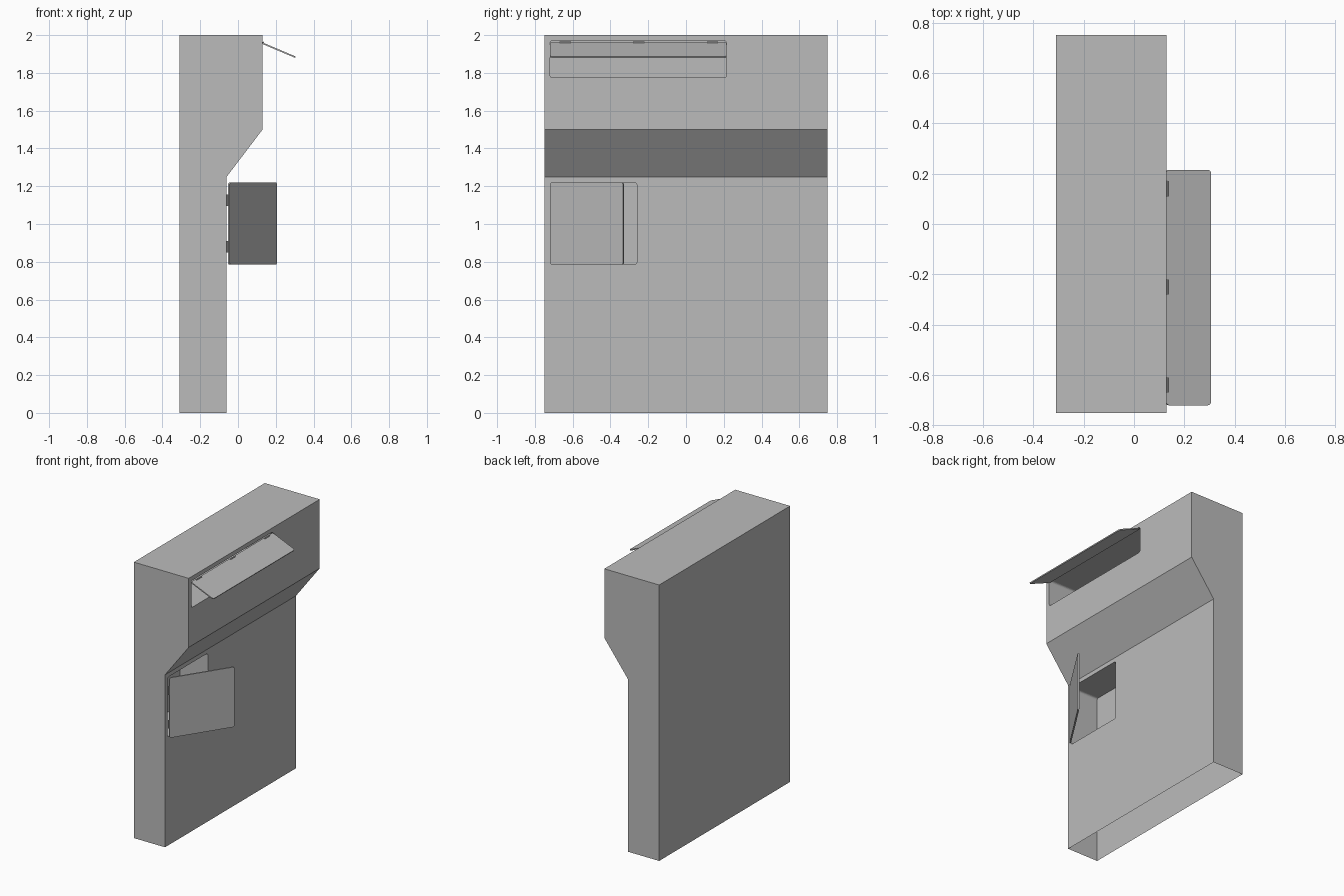
import bpy, bmesh, math
from mathutils import Matrix, Vector

cube = bpy.data.objects.get("Cube")
if cube:
    bpy.data.objects.remove(cube, do_unlink=True)

grey = bpy.data.materials.new("plain grey")
grey.diffuse_color = (0.5, 0.5, 0.5, 1)
grey.use_nodes = True
grey.node_tree.nodes["Principled BSDF"].inputs["Base Color"].default_value = (0.5, 0.5, 0.5, 1)


def prism(name, outline, depth, frame):
    """Extrude a flat outline along its local z, then place it with a frame."""
    bm = bmesh.new()
    base = bm.faces.new([bm.verts.new((a, b, 0)) for a, b in outline])
    top = bmesh.ops.extrude_face_region(bm, geom=[base])["geom"]
    bmesh.ops.translate(bm, vec=(0, 0, depth),
                        verts=[v for v in top if isinstance(v, bmesh.types.BMVert)])
    bmesh.ops.recalc_face_normals(bm, faces=bm.faces)
    bmesh.ops.transform(bm, matrix=frame, verts=bm.verts)
    mesh = bpy.data.meshes.new(name)
    bm.to_mesh(mesh)
    bm.free()
    mesh.materials.append(grey)
    obj = bpy.data.objects.new(name, mesh)
    bpy.context.collection.objects.link(obj)
    return obj


def rounded(w, h, r=0.014, steps=4):
    """Rounded rectangle from (0, 0) to (w, h)."""
    pts = []
    for k, (cx, cy) in enumerate([(w - r, h - r), (r, h - r), (r, r), (w - r, r)]):
        for i in range(steps + 1):
            a = math.radians(90 * (k + i / steps))
            pts.append((cx + r * math.cos(a), cy + r * math.sin(a)))
    return pts


def frame(origin, u, v):
    u, v = Vector(u).normalized(), Vector(v).normalized()
    return Matrix.Translation(origin) @ Matrix((u, v, u.cross(v))).transposed().to_4x4()


def hinge(name, centre, axis, length=0.06):
    bpy.ops.mesh.primitive_cylinder_add(vertices=10, radius=0.005, depth=length, location=centre)
    obj = bpy.context.object
    obj.name = name
    if axis == "Y":
        obj.rotation_euler.x = math.pi / 2
    obj.data.materials.append(grey)
    bpy.ops.object.shade_smooth_by_angle()


# Cabinet with an overhanging upper part
side = [(-0.31, 0), (-0.06, 0), (-0.06, 1.25), (0.13, 1.5), (0.13, 2), (-0.31, 2)]
cabinet = prism("cabinet", side, 1.5, frame((0, 0.75, 0), (1, 0, 0), (0, 0, 1)))

# Recesses cut into the +x side
Y0, BACK = -0.72, -0.285
for name, z, w, h, front in (("upper_recess", 1.775, 0.935, 0.195, 0.2),
                             ("lower_recess", 0.785, 0.46, 0.435, 0.05)):
    cutter = prism(name, rounded(w, h), front - BACK, frame((BACK, Y0, z), (0, 1, 0), (0, 0, 1)))
    cutter.hide_render = True
    mod = cabinet.modifiers.new(name, "BOOLEAN")
    mod.operation, mod.solver, mod.object = "DIFFERENCE", "EXACT", cutter
    bpy.context.view_layer.objects.active = cabinet
    bpy.ops.object.modifier_apply(modifier=name)
    bpy.data.objects.remove(cutter, do_unlink=True)

# Open underside
bm = bmesh.new()
bm.from_mesh(cabinet.data)
bmesh.ops.delete(bm, geom=[f for f in bm.faces if f.calc_center_median().z < 0.001],
                 context="FACES_ONLY")
bm.to_mesh(cabinet.data)
bm.free()

# Raised flap over the upper recess
prism("upper_flap", rounded(0.935, 0.193), 0.008,
      frame((0.128, Y0, 1.962), (0, 1, 0), (0.177, 0, -0.075)))
for i, y in enumerate((-0.64, -0.25, 0.14)):
    hinge(f"flap_hinge_{i + 1}", (0.134, y, 1.96), "Y")

# Door swung open from the lower recess
prism("lower_door", rounded(0.462, 0.435), 0.01,
      frame((-0.053, -0.715, 0.785), (0.252, 0.388, 0), (0, 0, 1)))
for i, z in enumerate((0.88, 1.125)):
    hinge(f"door_hinge_{i + 1}", (-0.055, -0.715, z), "Z")
